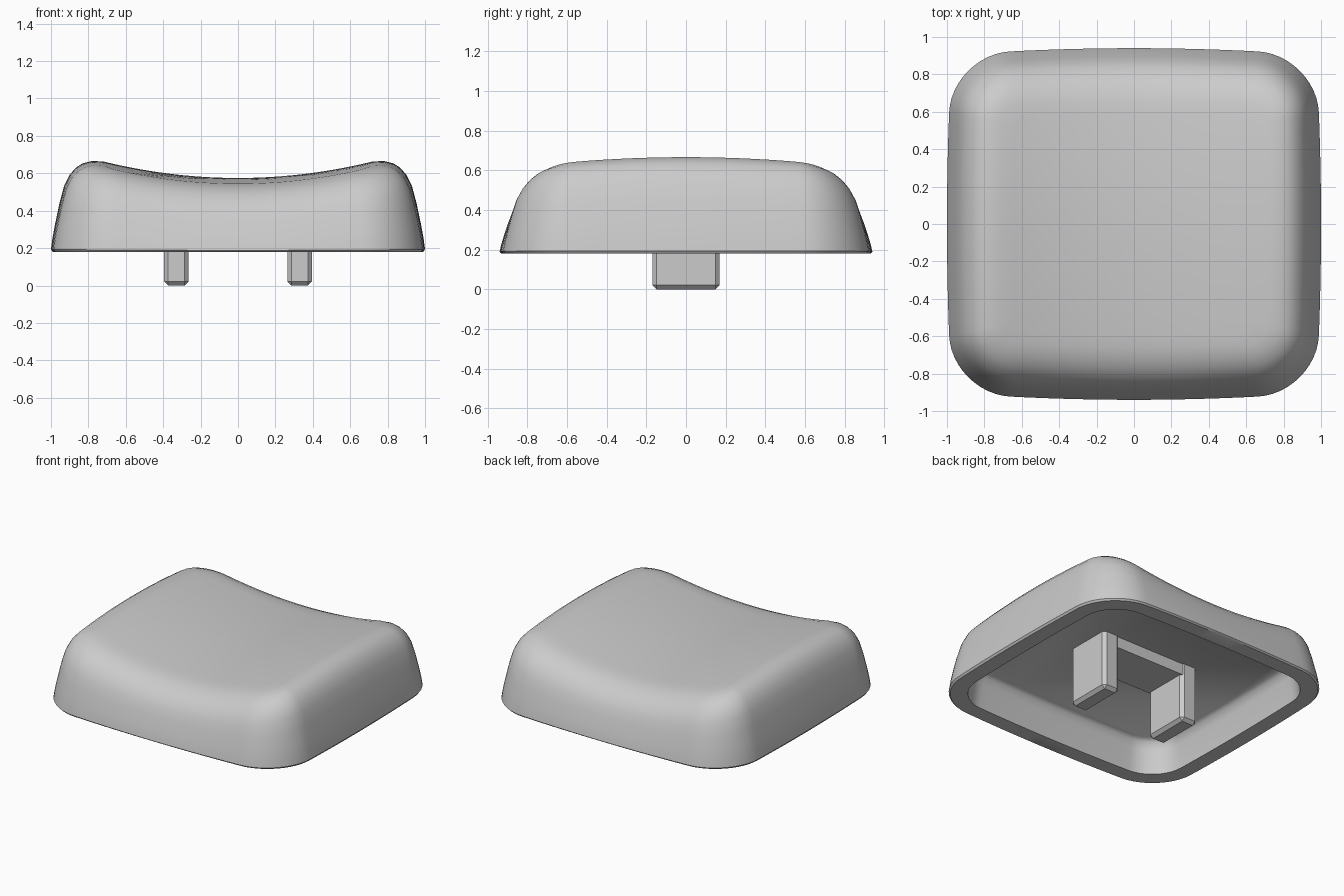
import bpy, bmesh, math

if "Cube" in bpy.data.objects:
    bpy.data.objects.remove(bpy.data.objects["Cube"], do_unlink=True)

grey = bpy.data.materials.new("plain grey")
grey.use_nodes = True
grey.diffuse_color = (0.6, 0.6, 0.6, 1)
grey.node_tree.nodes["Principled BSDF"].inputs["Base Color"].default_value = (0.6, 0.6, 0.6, 1)

HALF_X, HALF_Y, RADIUS = 1.0, 0.94, 0.32
BASE, CEILING = 0.18, 0.42
ARC, SIDE = 12, 16


def outline(inset, radius):
    """Rounded rectangle with gently bowed sides, as a loop of (x, y)."""
    hx, hy = HALF_X - inset - radius, HALF_Y - inset - radius
    corners = [(hx, hy), (-hx, hy), (-hx, -hy), (hx, -hy)]
    pts = []
    for i, (cx, cy) in enumerate(corners):
        arc = [(cx + radius * math.cos(a), cy + radius * math.sin(a))
               for a in ((i + k / ARC) * math.pi / 2 for k in range(ARC + 1))]
        pts += arc
        # points along the straight side to the next corner
        nx, ny = corners[(i + 1) % 4]
        ex, ey = arc[-1]
        pts += [(ex + (nx - cx) * k / SIDE, ey + (ny - cy) * k / SIDE) for k in range(1, SIDE)]
    return [(x * (1 - 0.03 * y * y), y * (1 - 0.04 * x * x)) for x, y in pts]


def dish(x, y):
    """Top surface: hollow across x, slightly crowned along y."""
    return 0.575 + 0.17 * x * x - 0.07 * y * y


def finish(obj):
    obj.data.materials.append(grey)
    bpy.ops.object.select_all(action="DESELECT")
    obj.select_set(True)
    bpy.context.view_layer.objects.active = obj


# Shell: loops run from the cavity ceiling, over the rim, up the sides to the dish
loops = []
for inset, z in [(0.18, CEILING), (0.155, 0.40), (0.14, 0.35), (0.12, BASE), (0.01, BASE)]:
    loops.append([(x, y, z) for x, y in outline(inset, RADIUS - inset * 0.7)])
profile = [(0, 0.025), (0.008, 0.13), (0.02, 0.25), (0.045, 0.47), (0.07, 0.65), (0.10, 0.775),
           (0.135, 0.865), (0.17, 0.925), (0.22, 0.975), (0.28, 1)]
for inset, rise in profile:
    ring = outline(inset, RADIUS - inset * 0.75)
    loops.append([(x, y, BASE + rise * (dish(x, y) - BASE)) for x, y in ring])
STEPS = 10
for k in range(1, STEPS):
    s = 1 - k / STEPS
    loops.append([(x * s, y * s, dish(x * s, y * s)) for x, y in ring])

bm = bmesh.new()
rows = [[bm.verts.new(p) for p in loop] for loop in loops]
n = len(rows[0])
for low, high in zip(rows, rows[1:]):
    for i in range(n):
        j = (i + 1) % n
        bm.faces.new((low[i], low[j], high[j], high[i]))
bm.faces.new(rows[0])
peak = bm.verts.new((0, 0, dish(0, 0)))
for i in range(n):
    bm.faces.new((rows[-1][i], rows[-1][(i + 1) % n], peak))
bmesh.ops.recalc_face_normals(bm, faces=bm.faces)
mesh = bpy.data.meshes.new("cap_shell")
bm.to_mesh(mesh)
bm.free()
shell = bpy.data.objects.new("cap_shell", mesh)
bpy.context.collection.objects.link(shell)
finish(shell)
bpy.ops.object.shade_smooth_by_angle(angle=math.radians(40))


def block(name, x, width, depth, z0, z1, chamfer):
    bpy.ops.mesh.primitive_cube_add(size=1, location=(x, 0, (z0 + z1) / 2))
    obj = bpy.context.object
    obj.name = name
    obj.scale = (width, depth, z1 - z0)
    bpy.ops.object.transform_apply(location=False, rotation=False, scale=True)
    if chamfer:
        bevel = obj.modifiers.new("chamfer", "BEVEL")
        bevel.width = chamfer
        bevel.segments = 1
    finish(obj)


# Two clip legs and the bar joining them under the ceiling
for name, side in (("left_leg", 1), ("right_leg", -1)):
    block(name, side * 0.33, 0.132, 0.34, 0, CEILING + 0.03, 0.022)
block("leg_bridge", 0, 0.6, 0.325, 0.34, CEILING + 0.02, 0)
